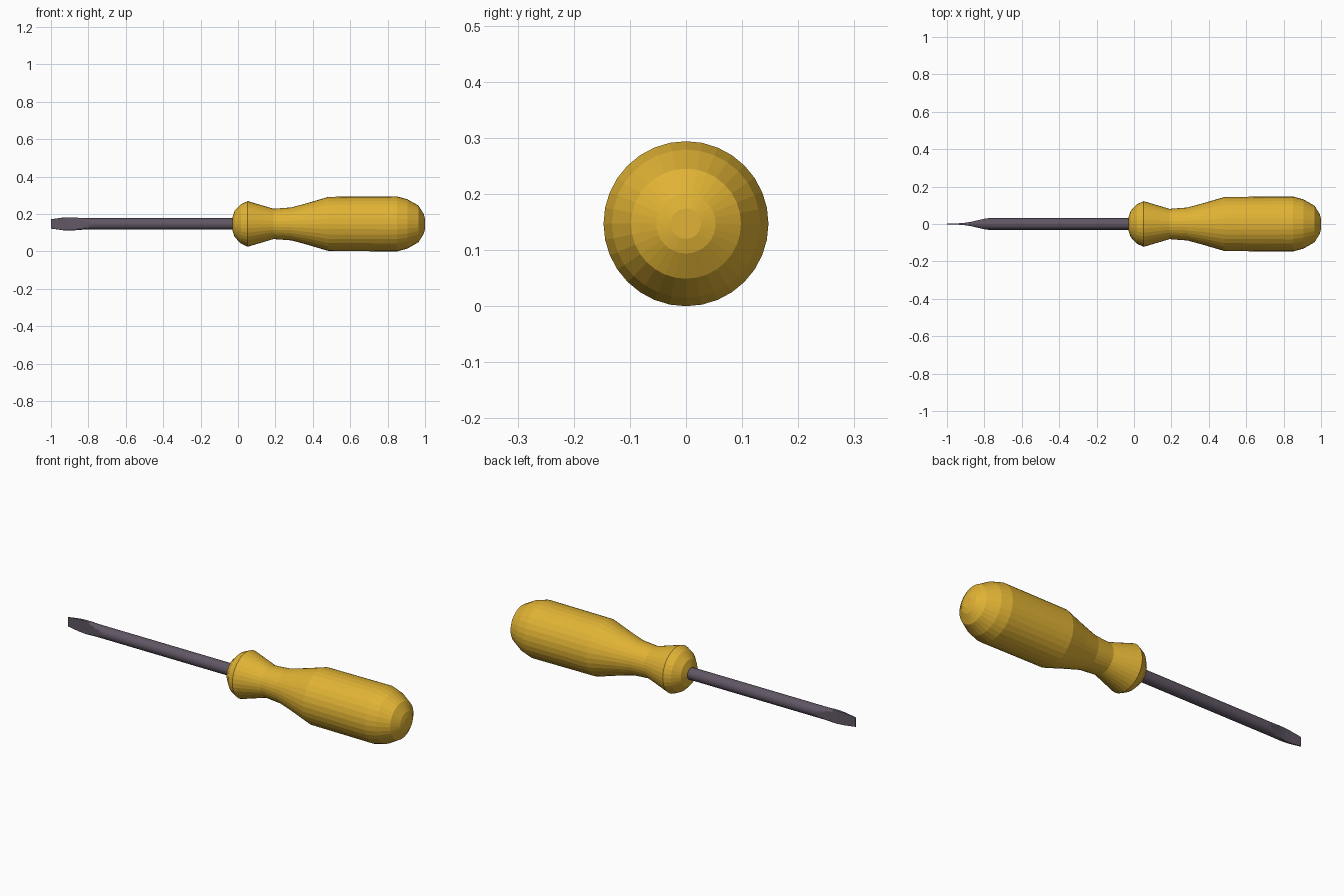
import bpy, bmesh, math

if "Cube" in bpy.data.objects:
    bpy.data.objects.remove(bpy.data.objects["Cube"])

AXIS_Z = 0.147


def material(name, rgb):
    m = bpy.data.materials.new(name)
    m.diffuse_color = (*rgb, 1.0)
    m.use_nodes = True
    m.node_tree.nodes["Principled BSDF"].inputs["Base Color"].default_value = m.diffuse_color
    return m


def loft(name, sections, sides, mat):
    """Skin rings along x. Each section is (x, radius, half thickness limit in y)."""
    bm = bmesh.new()
    rings = []
    for x, r, limit in sections:
        ring = []
        for i in range(sides):
            a = 2 * math.pi * i / sides
            y = max(-limit, min(limit, r * math.sin(a)))
            ring.append(bm.verts.new((x, y, AXIS_Z + r * math.cos(a))))
        rings.append(ring)
    for a, b in zip(rings, rings[1:]):
        for i in range(sides):
            j = (i + 1) % sides
            bm.faces.new((a[i], a[j], b[j], b[i]))
    bm.faces.new(rings[0])
    bm.faces.new(rings[-1])
    bmesh.ops.recalc_face_normals(bm, faces=bm.faces)
    me = bpy.data.meshes.new(name)
    bm.to_mesh(me)
    bm.free()
    me.materials.append(mat)
    ob = bpy.data.objects.new(name, me)
    bpy.context.collection.objects.link(ob)
    return ob


yellow = material("yellow plastic", (0.75, 0.45, 0.035))
steel = material("dark steel", (0.12, 0.095, 0.13))

# Turned handle: collar, waist, grip and domed end
profile = [(-0.03, 0.035), (-0.018, 0.07), (0.015, 0.105), (0.052, 0.122),
           (0.19, 0.081), (0.285, 0.088), (0.37, 0.111), (0.485, 0.145),
           (0.85, 0.147), (0.905, 0.132), (0.965, 0.098), (0.993, 0.053),
           (1.0, 0.027)]
loft("handle", [(x, r, 1.0) for x, r in profile], 32, yellow)

# Round shaft flattened into a slightly flared blade at the tip
blade = [(-1.0, 0.025, 0.0025), (-0.935, 0.034, 0.004), (-0.90, 0.035, 0.007),
         (-0.87, 0.034, 0.012), (-0.83, 0.031, 0.021), (-0.80, 0.031, 0.028),
         (-0.78, 0.031, 0.04), (0.02, 0.031, 0.04)]
loft("shaft", blade, 24, steel)
